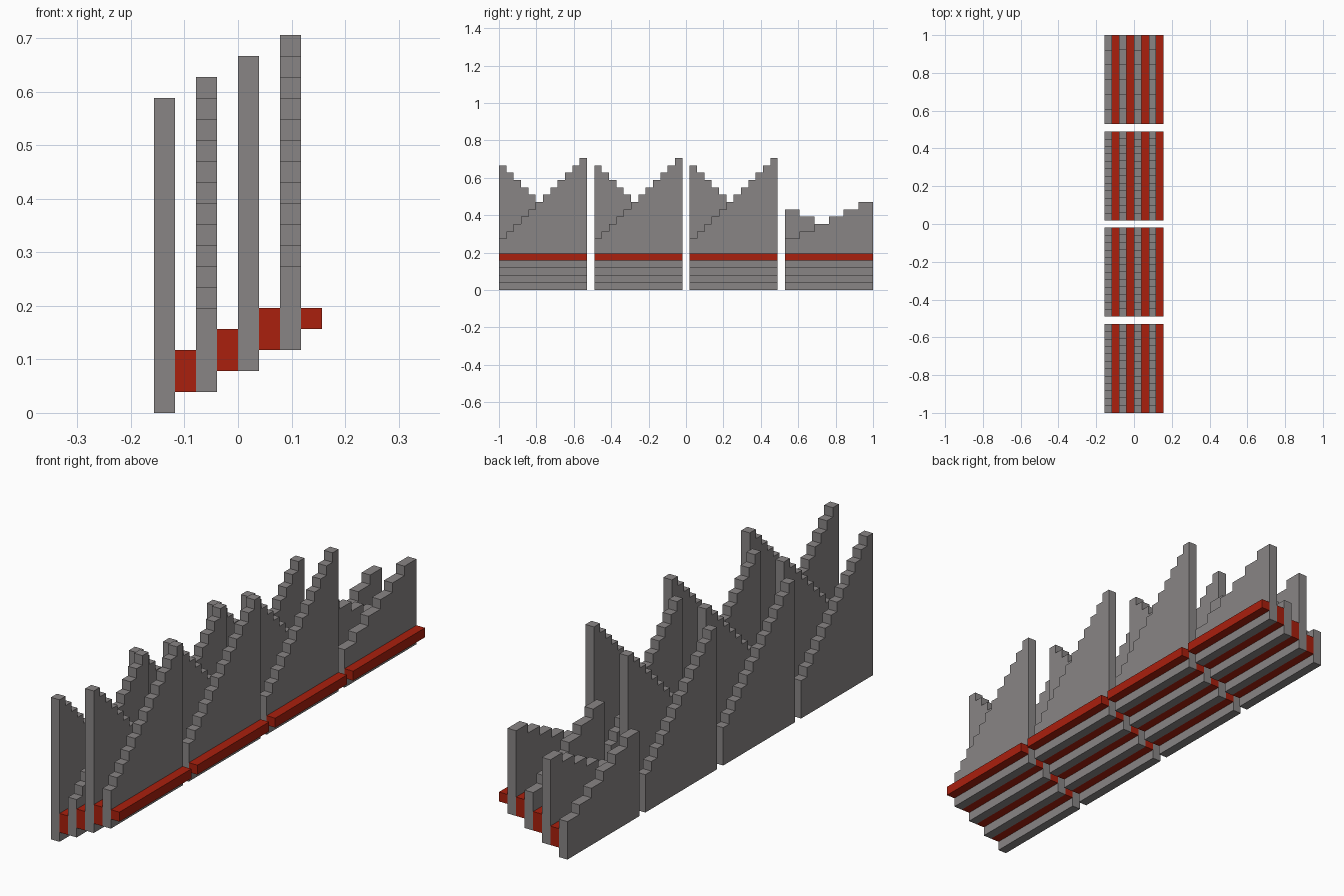
import bpy
import bmesh

cube = bpy.data.objects.get("Cube")
if cube:
    bpy.data.objects.remove(cube, do_unlink=True)

U = 2 / 51            # one block
LENGTH, GAP = 12, 1   # section length and spacing, in blocks


def make_material(name, rgb):
    mat = bpy.data.materials.new(name)
    mat.use_nodes = True
    color = (*rgb, 1)
    mat.diffuse_color = color
    mat.node_tree.nodes["Principled BSDF"].inputs["Base Color"].default_value = color
    return mat


grey = make_material("stone grey", (0.25, 0.235, 0.235))
red = make_material("brick red", (0.40, 0.014, 0.004))


def extrude_profile(name, profile, x, mat):
    """Extrude a (y, z) outline one block wide along x; all units are blocks."""
    bm = bmesh.new()
    face = bm.faces.new([bm.verts.new((x * U, y * U, z * U)) for y, z in profile])
    result = bmesh.ops.extrude_face_region(bm, geom=[face])
    moved = [v for v in result["geom"] if isinstance(v, bmesh.types.BMVert)]
    bmesh.ops.translate(bm, verts=moved, vec=(U, 0, 0))
    bmesh.ops.recalc_face_normals(bm, faces=bm.faces)
    mesh = bpy.data.meshes.new(name)
    bm.to_mesh(mesh)
    bm.free()
    mesh.materials.append(mat)
    bpy.context.collection.objects.link(bpy.data.objects.new(name, mesh))


def stepped_wall(name, x, y, base, heights):
    """Wall whose top edge is a staircase of equal treads."""
    tread = LENGTH / len(heights)
    profile = [(y + LENGTH, base), (y, base)]
    for i, h in enumerate(heights):
        profile += [(y + i * tread, h), (y + (i + 1) * tread, h)]
    extrude_profile(name, profile, x, grey)


def rail(name, x, y, low, high):
    end = y + LENGTH
    extrude_profile(name, [(y, low), (end, low), (end, high), (y, high)], x, red)


# Four sections in a row; the rear one has fewer, longer steps
for section, steps in enumerate((12, 12, 12, 6)):
    y = section * (LENGTH + GAP) - 25.5
    for row in range(4):
        x = 2 * row - 4
        heights = [row + 4 + i for i in range(steps)]
        if row % 2 == 0:      # alternate walls climb toward the front
            heights.reverse()
        label = f"{section + 1}_{row + 1}"
        stepped_wall(f"stepped_wall_{label}", x, y, row, heights)
        # Rails between the walls; the outermost one is half as tall
        low = row + 1
        rail(f"rail_{label}", x + 1, y, low, min(low + 2, 5))
